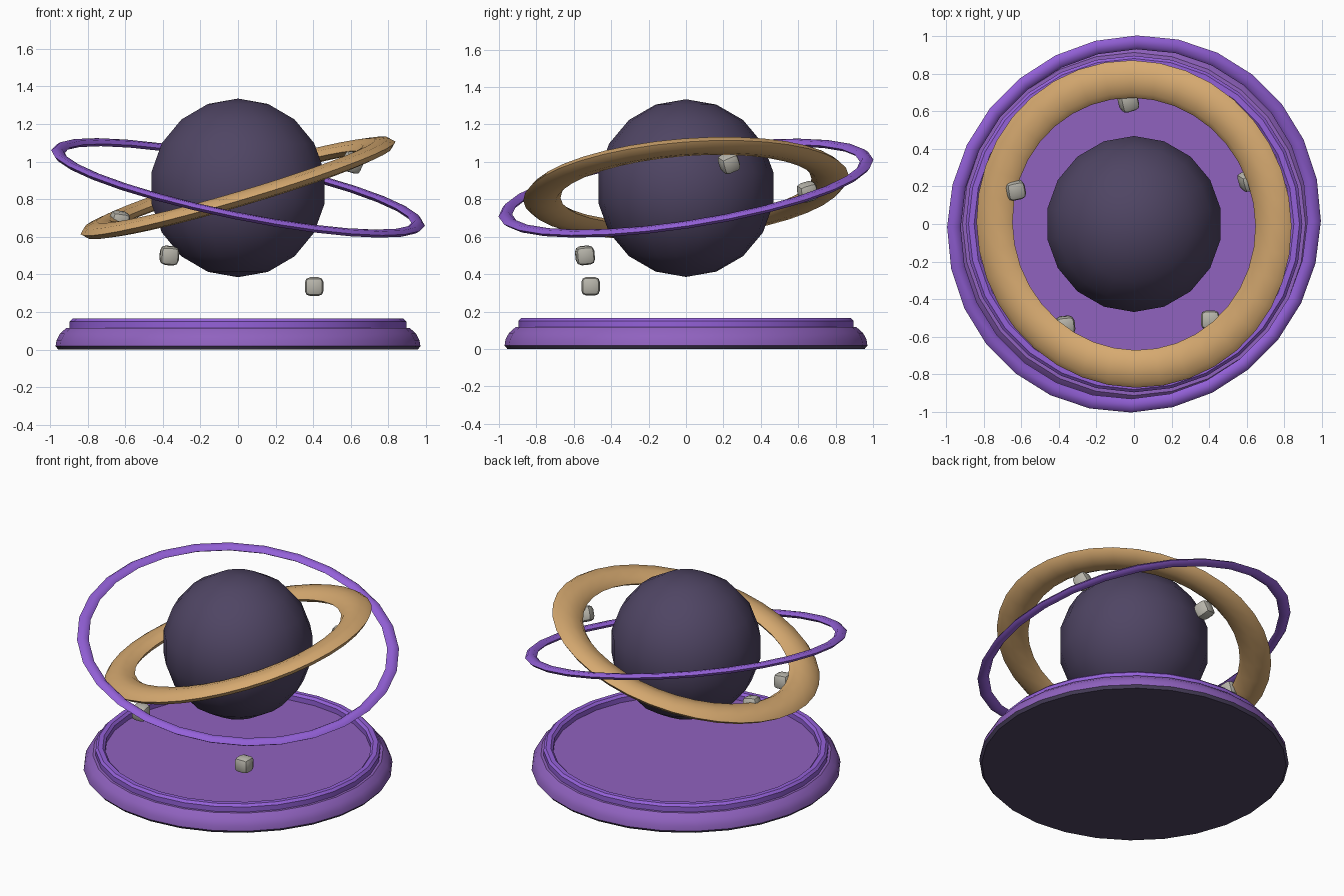
import bpy, math
from mathutils import Vector

if "Cube" in bpy.data.objects:
    bpy.data.objects.remove(bpy.data.objects["Cube"])

def srgb(*c):
    return tuple(v / 12.92 if v <= 0.04045 else ((v + 0.055) / 1.055) ** 2.4 for v in c) + (1,)

def material(name, *c):
    m = bpy.data.materials.new(name)
    m.diffuse_color = srgb(*c)
    m.use_nodes = True
    m.node_tree.nodes["Principled BSDF"].inputs["Base Color"].default_value = m.diffuse_color
    return m

DARK = material("dark violet", 0.31, 0.27, 0.39)
TAN = material("sandy tan", 0.84, 0.665, 0.44)
BRIGHT = material("bright purple", 0.58, 0.38, 0.85)
PURPLE = material("base purple", 0.565, 0.385, 0.75)
GREY = material("stone grey", 0.72, 0.71, 0.67)

def lathe(name, profile, n, mats, closed=False, angle=35, start=0.0, mat_rule=None):
    """Revolve (radius, z) points around z; radius 0 becomes a pole."""
    verts, rows, faces = [], [], []
    for r, z in profile:
        if r < 1e-6:
            rows.append([len(verts)] * n)
            verts.append((0, 0, z))
        else:
            rows.append([len(verts) + i for i in range(n)])
            for i in range(n):
                t = start + math.tau * i / n
                verts.append((r * math.cos(t), r * math.sin(t), z))
    pairs = list(zip(rows, rows[1:]))
    if closed:
        pairs.append((rows[-1], rows[0]))
    for a, b in pairs:
        for i in range(n):
            j = (i + 1) % n
            faces.append(list(dict.fromkeys((a[i], a[j], b[j], b[i]))))
    me = bpy.data.meshes.new(name)
    me.from_pydata(verts, [], faces)
    for m in mats:
        me.materials.append(m)
    if mat_rule:
        for p in me.polygons:
            p.material_index = mat_rule(p.center)
    ob = bpy.data.objects.new(name, me)
    bpy.context.collection.objects.link(ob)
    smooth(ob, angle)
    return ob

def smooth(ob, angle):
    bpy.ops.object.select_all(action='DESELECT')
    ob.select_set(True)
    bpy.context.view_layer.objects.active = ob
    bpy.ops.object.shade_smooth_by_angle(angle=math.radians(angle))

def ring(name, major, minor, height, n, sides, slope_x, slope_y, mat):
    """Flattened torus lying in the plane z = slope_x * x + slope_y * y."""
    prof = [(major + minor * math.cos(math.tau * k / sides),
             height * math.sin(math.tau * k / sides)) for k in range(sides)]
    ob = lathe(name, prof, n, [mat], closed=True, angle=60, start=math.pi / 2)
    ob.rotation_mode = 'QUATERNION'
    ob.rotation_quaternion = Vector((0, 0, 1)).rotation_difference(
        Vector((-slope_x, -slope_y, 1)))
    ob.location.z = CENTRE

CENTRE = 0.86

# Planet
R = 0.475
lathe("planet", [(R * math.sin(math.pi * k / 9), CENTRE - R * math.cos(math.pi * k / 9))
                 for k in range(10)], 18, [DARK], start=math.pi / 2, angle=60)

# Tilted rings
ring("wide_ring", 0.773, 0.1, 0.04, 36, 8, 0.295, 0.08, TAN)
ring("thin_ring", 0.977, 0.037, 0.02, 28, 6, -0.205, 0.155, BRIGHT)

# Base dish with dark underside
lathe("base", [(0, 0), (0.955, 0), (0.97, 0.018), (0.965, 0.05), (0.947, 0.085),
               (0.912, 0.116), (0, 0.116)], 28, [PURPLE, DARK],
      mat_rule=lambda c: 1 if c.z < 0.015 else 0, angle=40)

# Raised rim on the base
lathe("base_rim", [(0.835, 0.11), (0.895, 0.11), (0.895, 0.15), (0.88, 0.165),
                   (0.85, 0.165), (0.835, 0.15)], 28, [BRIGHT], closed=True, angle=40)

# Small rounded moons circling the planet
moons = [(0.405, -0.51, 0.335), (-0.365, -0.54, 0.5), (-0.63, 0.18, 0.685),
         (-0.03, 0.65, 0.84), (0.61, 0.23, 0.995)]
for i, pos in enumerate(moons):
    bpy.ops.mesh.primitive_cube_add(size=0.1, location=pos,
                                    rotation=(0.1 * i, 0.07 * i, 0.1 * i))
    ob = bpy.context.object
    ob.name = f"moon_{i + 1}"
    ob.data.materials.append(GREY)
    bev = ob.modifiers.new("round", 'BEVEL')
    bev.width = 0.028
    bev.segments = 2
    bpy.ops.object.modifier_apply(modifier="round")
    smooth(ob, 40)
